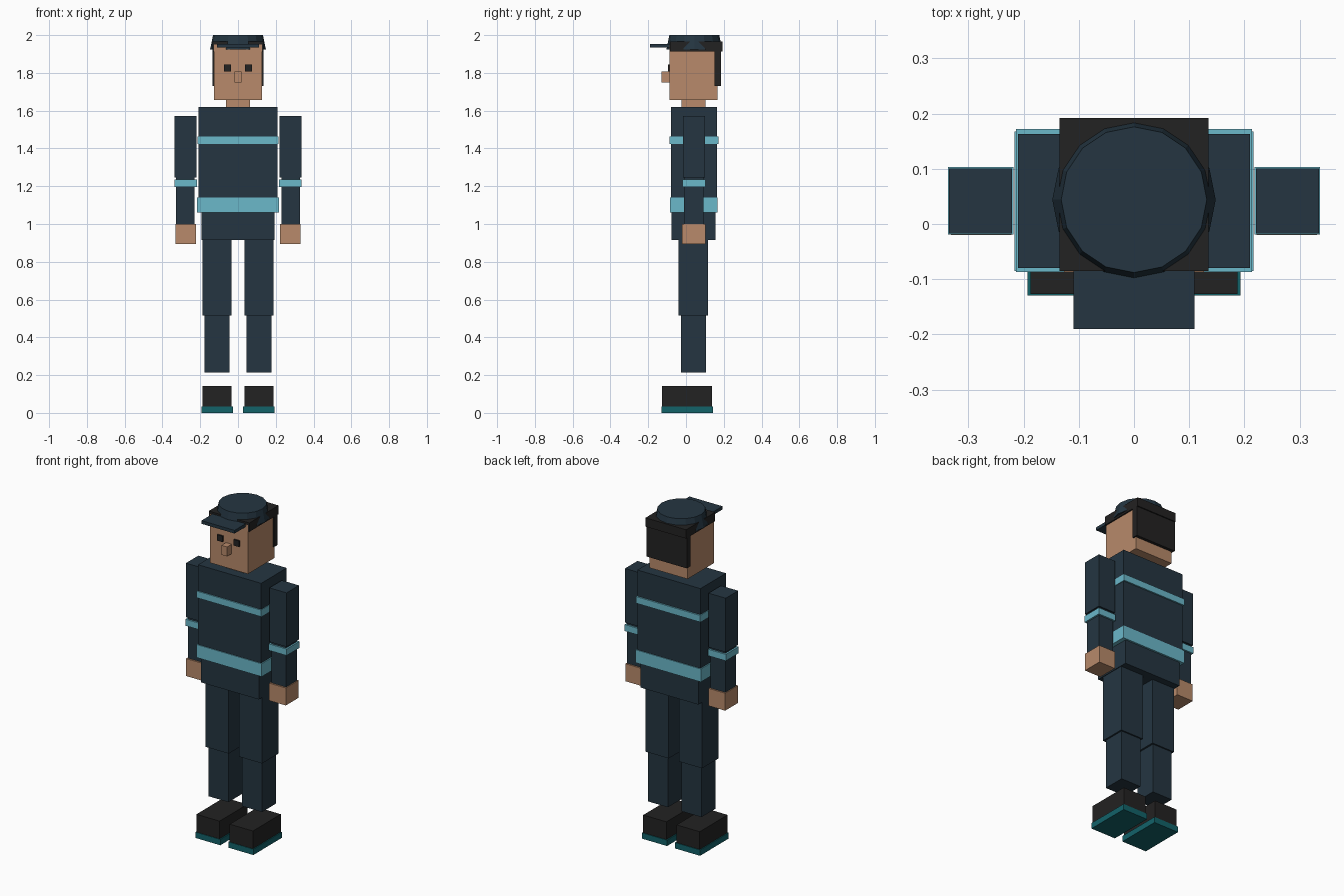
import bpy, bmesh, math
from mathutils import Matrix

if "Cube" in bpy.data.objects:
    bpy.data.objects.remove(bpy.data.objects["Cube"])


def material(name, rgb):
    m = bpy.data.materials.new(name)
    m.diffuse_color = (*rgb, 1)
    m.use_nodes = True
    m.node_tree.nodes["Principled BSDF"].inputs["Base Color"].default_value = m.diffuse_color
    return m


NAVY = material("navy cloth", (0.0178, 0.036, 0.053))
SKIN = material("skin", (0.48, 0.255, 0.145))
STRIPE = material("light blue stripe", (0.147, 0.479, 0.591))
BLACK = material("black", (0.0165, 0.0160, 0.0160))
SOLE = material("dark teal", (0.006, 0.122, 0.141))


def finish(name, bm, mat):
    me = bpy.data.meshes.new(name)
    bm.to_mesh(me)
    bm.free()
    me.materials.append(mat)
    ob = bpy.data.objects.new(name, me)
    bpy.context.collection.objects.link(ob)
    return ob


def box(name, x, y, z, mat):
    """Box from (min, max) ranges on each axis."""
    bm = bmesh.new()
    size = [r[1] - r[0] for r in (x, y, z)]
    mid = [(r[0] + r[1]) / 2 for r in (x, y, z)]
    bmesh.ops.create_cube(bm, size=1, matrix=Matrix.Translation(mid) @ Matrix.Diagonal((*size, 1)))
    return finish(name, bm, mat)


def centred(name, half, y, z, mat):
    return box(name, (-half, half), y, z, mat)


def pair(name, x, y, z, mat):
    box("left_" + name, x, y, z, mat)
    box("right_" + name, (-x[1], -x[0]), y, z, mat)


# Legs and boots
pair("sole", (0.027, 0.193), (-0.13, 0.142), (0, 0.035), SOLE)
pair("boot", (0.034, 0.188), (-0.127, 0.138), (0.035, 0.142), BLACK)
pair("shin", (0.045, 0.178), (-0.026, 0.107), (0.215, 0.52), NAVY)
pair("thigh", (0.034, 0.188), (-0.04, 0.116), (0.515, 0.93), NAVY)

# Jacket with reflective bands
centred("jacket_hem", 0.192, (-0.076, 0.157), (0.915, 1.07), NAVY)
centred("jacket", 0.21, (-0.08, 0.163), (1.066, 1.62), NAVY)
centred("chest_band", 0.214, (-0.087, 0.172), (1.423, 1.463), STRIPE)
centred("waist_band", 0.217, (-0.085, 0.168), (1.062, 1.14), STRIPE)

# Arms
pair("upper_arm", (0.221, 0.335), (-0.017, 0.101), (1.247, 1.572), NAVY)
pair("forearm", (0.229, 0.327), (-0.01, 0.093), (0.995, 1.25), NAVY)
pair("arm_band", (0.218, 0.337), (-0.019, 0.103), (1.196, 1.235), STRIPE)
pair("hand", (0.222, 0.332), (-0.02, 0.102), (0.895, 1.0), SKIN)

# Head and face
centred("neck", 0.064, (-0.024, 0.102), (1.61, 1.67), SKIN)
centred("head", 0.127, (-0.087, 0.167), (1.657, 1.95), SKIN)
centred("nose", 0.019, (-0.13, -0.08), (1.75, 1.807), SKIN)
pair("eye", (0.037, 0.073), (-0.096, -0.086), (1.808, 1.844), BLACK)

# Hair
centred("hair_top", 0.135, (-0.085, 0.192), (1.912, 1.965), BLACK)
centred("hair_back", 0.135, (0.15, 0.185), (1.73, 1.93), BLACK)

# Cap crown and visor
crown = bmesh.new()
bmesh.ops.create_cone(crown, cap_ends=True, segments=16, radius1=0.148, radius2=0.132, depth=0.077,
                      matrix=Matrix.Translation((0, 0.044, 1.9615)))
finish("cap_crown", crown, NAVY)
centred("cap_visor", 0.11, (-0.19, -0.075), (1.935, 1.954), NAVY)
